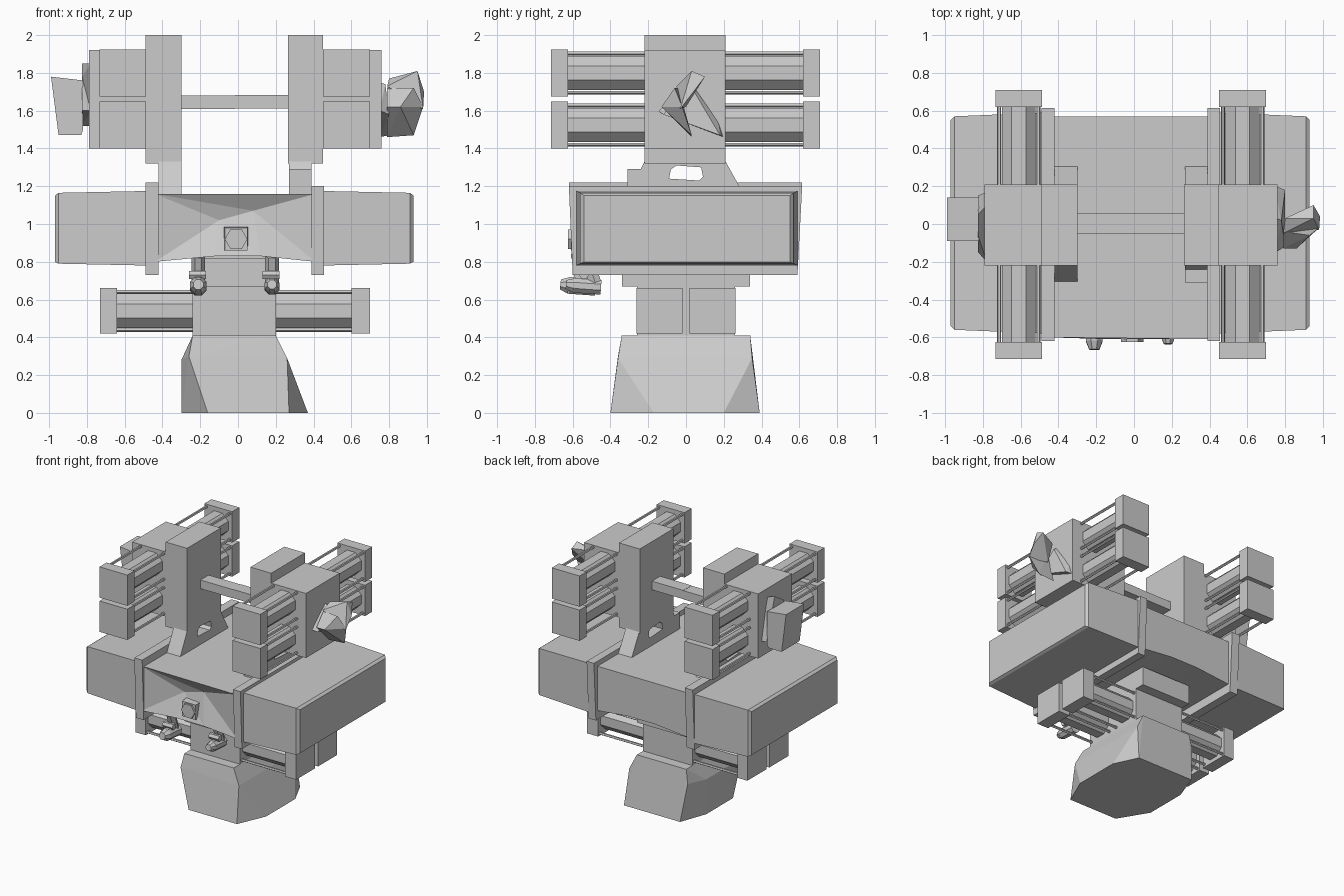
import bpy, bmesh, math
from mathutils import Vector, Matrix

if "Cube" in bpy.data.objects:
    bpy.data.objects.remove(bpy.data.objects["Cube"])


def finish(bm, name):
    bmesh.ops.recalc_face_normals(bm, faces=bm.faces)
    me = bpy.data.meshes.new(name)
    bm.to_mesh(me)
    bm.free()
    ob = bpy.data.objects.new(name, me)
    bpy.context.collection.objects.link(ob)
    return ob


def add_box(bm, x0, x1, y0, y1, z0, z1):
    m = Matrix.Translation(((x0 + x1) / 2, (y0 + y1) / 2, (z0 + z1) / 2))
    m = m @ Matrix.Diagonal((x1 - x0, y1 - y0, z1 - z0, 1))
    bmesh.ops.create_cube(bm, size=1, matrix=m)


def box(name, *b):
    bm = bmesh.new()
    add_box(bm, *b)
    return finish(bm, name)


def add_rod(bm, a, b, r, n=8, r2=None):
    a, b = Vector(a), Vector(b)
    q = (b - a).to_track_quat('Z', 'Y').to_matrix().to_4x4()
    m = Matrix.Translation((a + b) / 2) @ q @ Matrix.Rotation(math.pi / n, 4, 'Z')
    bmesh.ops.create_cone(bm, cap_ends=True, segments=n, radius1=r,
                          radius2=r if r2 is None else r2, depth=(b - a).length, matrix=m)


def hull(name, pts):
    bm = bmesh.new()
    for p in pts:
        bm.verts.new(p)
    r = bmesh.ops.convex_hull(bm, input=bm.verts)
    bmesh.ops.delete(bm, geom=list({g for g in r['geom_unused'] + r['geom_interior']
                                    if isinstance(g, bmesh.types.BMVert)}), context='VERTS')
    return finish(bm, name)


def actuator(name, axis, c1, c2, start, end, cap_end, half):
    """Tube with four tie rods and a square end cap; c1, c2 are the centre on the other axes."""
    def p(t, u, v):
        return (t, c1 + u, c2 + v) if axis == 'x' else (c1 + u, t, c2 + v)
    bm = bmesh.new()
    add_rod(bm, p(start, 0, 0), p(end, 0, 0), 0.097, 8)
    for u in (-1, 1):
        for v in (-1, 1):
            o = half - 0.02
            add_rod(bm, p(start, u * o, v * o), p(end, u * o, v * o), 0.011, 5)
    lo, hi = sorted((end, cap_end))
    a, b = p(lo, -half, -half), p(hi, half, half)
    add_box(bm, a[0], b[0], a[1], b[1], a[2], b[2])
    return finish(bm, name)


# Faceted foot
hull("foot", [(-0.30, -0.17, 0), (-0.16, -0.40, 0), (0.27, -0.40, 0), (0.37, -0.17, 0),
              (0.37, 0.20, 0), (0.28, 0.39, 0), (-0.22, 0.39, 0), (-0.30, 0.17, 0),
              (-0.30, -0.17, 0.28), (-0.30, 0.17, 0.28), (-0.26, -0.36, 0.30),
              (0.26, -0.36, 0.29), (0.26, 0.35, 0.29), (-0.26, 0.35, 0.30),
              (-0.24, -0.34, 0.41), (0.20, -0.34, 0.41), (0.20, 0.34, 0.41), (-0.24, 0.34, 0.41)])

# Pedestal column and cap plate
box("column", -0.24, 0.20, -0.26, 0.26, 0.40, 0.85)
box("column_plate", -0.24, 0.20, -0.34, 0.34, 0.67, 0.82)

# Lower sideways actuators
for y, tag in ((-0.14, "front"), (0.14, "back")):
    actuator(f"lower_actuator_left_{tag}", 'x', y, 0.54, -0.22, -0.64, -0.73, 0.121)
    actuator(f"lower_actuator_right_{tag}", 'x', y, 0.54, 0.18, 0.60, 0.70, 0.121)

# Central body with a dented front
rim = [(-0.44, 1.16), (0.41, 1.16), (0.41, 0.80), (0.12, 0.83), (-0.12, 0.83), (-0.44, 0.80)]
front_y = [-0.60, -0.61, -0.60, -0.61, -0.61, -0.60]
bm = bmesh.new()
f = [bm.verts.new((x, y, z)) for (x, z), y in zip(rim, front_y)]
b = [bm.verts.new((x, 0.57, z)) for x, z in rim]
dent = [bm.verts.new(v) for v in ((-0.10, -0.54, 1.02), (0.08, -0.55, 1.07))]
for i in range(6):
    j = (i + 1) % 6
    bm.faces.new((f[i], f[j], b[j], b[i]))
bm.faces.new(b)
for t in ((f[0], dent[0], dent[1]), (f[0], dent[1], f[1]), (f[1], dent[1], f[2]),
          (f[2], dent[1], f[3]), (f[3], dent[1], dent[0]), (f[3], dent[0], f[4]),
          (f[4], dent[0], f[5]), (f[5], dent[0], f[0])):
    bm.faces.new(t)
finish(bm, "body")

# Flanges and side housings
for tag, xi, xo, xe, zt in (("left", -0.42, -0.49, -0.97, 1.22), ("right", 0.39, 0.455, 0.93, 1.20)):
    hull(f"flange_{tag}", [(x, y, z) for x in (xi, xo) for y, z in
                           ((-0.60, 0.73), (0.59, 0.73), (0.615, zt), (-0.62, zt))])
    s = math.copysign(1, xe)
    hull(f"housing_{tag}", [(xo - s * 0.02, y, z) for y in (-0.58, 0.59) for z in (0.78, 1.175)]
         + [(xe - s * 0.02, y, z) for y in (-0.56, 0.57) for z in (0.79, 1.165)]
         + [(xe, y, z) for y in (-0.54, 0.55) for z in (0.80, 1.15)])

# Pierced struts carrying the upper pods
outlines = {"left": [(-0.31, 1.15), (0.31, 1.15), (0.21, 1.33), (-0.22, 1.33)],
            "right": [(-0.31, 1.15), (0.31, 1.15), (0.21, 1.33), (-0.22, 1.33),
                      (-0.24, 1.29), (-0.31, 1.29)]}
hole = [(-0.09, 1.24), (0.07, 1.23), (0.09, 1.25), (0.08, 1.30), (-0.05, 1.31), (-0.08, 1.29)]
for tag, x0, x1 in (("left", -0.42, -0.30), ("right", 0.27, 0.39)):
    bm = bmesh.new()
    edges = []
    for loop in (outlines[tag], hole):
        vs = [bm.verts.new((x0, y, z)) for y, z in loop]
        edges += [bm.edges.new((vs[i - 1], vs[i])) for i in range(len(vs))]
    bmesh.ops.triangle_fill(bm, use_beauty=True, use_dissolve=False, edges=edges)
    r = bmesh.ops.extrude_face_region(bm, geom=bm.faces[:], use_keep_orig=True)
    moved = [g for g in r['geom'] if isinstance(g, bmesh.types.BMVert)]
    bmesh.ops.translate(bm, vec=(x1 - x0, 0, 0), verts=moved)
    finish(bm, f"strut_{tag}")

# Upper pods with four actuators each
for tag, a0, a1, b0, b1, cx in (("left", -0.49, -0.30, -0.79, -0.49, -0.61),
                                ("right", 0.265, 0.45, 0.45, 0.76, 0.575)):
    box(f"pod_tower_{tag}", a0, a1, -0.22, 0.21, 1.32, 2.0)
    box(f"pod_block_{tag}", b0, b1, -0.22, 0.21, 1.40, 1.92)
    for z, lev in ((1.525, "low"), (1.80, "high")):
        actuator(f"pod_actuator_{tag}_{lev}_front", 'y', cx, z, -0.20, -0.625, -0.715, 0.124)
        actuator(f"pod_actuator_{tag}_{lev}_back", 'y', cx, z, 0.20, 0.62, 0.71, 0.124)

# Cross bar in two halves
box("cross_bar_left", -0.31, -0.015, -0.05, 0.055, 1.61, 1.68)
box("cross_bar_right", -0.015, 0.28, -0.05, 0.055, 1.612, 1.682)

# Left outer fitting
hull("outer_mount_left", [(x, y, z) for x, y, z in
     ((-0.78, -0.20, 1.60), (-0.78, 0.17, 1.52), (-0.78, 0.10, 1.85), (-0.825, -0.15, 1.60),
      (-0.825, 0.15, 1.52), (-0.825, 0.05, 1.85), (-0.825, -0.06, 1.78))])
hull("outer_fitting_left", [(x, y, z) for y in (-0.09, 0.14) for x, z in
     ((-0.95, 1.47), (-0.83, 1.47), (-0.82, 1.50), (-0.82, 1.76), (-0.99, 1.78))])

# Right outer fitting: crumpled facets
hull("outer_mount_right", [(0.75, -0.15, 1.60), (0.75, 0.20, 1.46), (0.75, 0.17, 1.55),
                           (0.75, 0.03, 1.75), (0.80, -0.12, 1.58), (0.80, 0.18, 1.47),
                           (0.78, 0.02, 1.74)])
hull("outer_fitting_right", [(0.79, -0.13, 1.62), (0.79, 0.03, 1.46), (0.93, 0.03, 1.47),
                             (0.98, -0.02, 1.62), (0.86, -0.13, 1.62), (0.79, -0.04, 1.72),
                             (0.93, -0.06, 1.72)])
hull("outer_lens_right", [(0.79, -0.05, 1.73), (0.80, 0.03, 1.77), (0.95, 0.03, 1.81),
                          (0.95, 0.10, 1.78), (0.985, 0.04, 1.70), (0.98, -0.03, 1.61),
                          (0.82, 0.00, 1.62)])

# Front lamp
bm = bmesh.new()
add_rod(bm, (-0.01, -0.52, 0.92), (-0.01, -0.61, 0.92), 0.095, 4, 0.085)
add_rod(bm, (-0.01, -0.60, 0.92), (-0.01, -0.625, 0.92), 0.06, 6)
finish(bm, "front_lamp")

# Hanging hooks under the front
for tag, x, y, r in (("left", -0.21, -0.57, 0.048), ("right", 0.18, -0.54, 0.042)):
    bm = bmesh.new()
    add_rod(bm, (x, y + 0.09, 0.665), (x, y - 0.05, 0.675), r, 8)
    add_rod(bm, (x, y - 0.05, 0.675), (x, y - 0.095, 0.68), r, 8, r * 0.6)
    add_rod(bm, (x, y + 0.06, 0.69), (x, y + 0.01, 0.83), 0.036, 6)
    add_rod(bm, (x - 0.05, y, 0.73), (x + 0.04, y, 0.73), 0.025, 6)
    finish(bm, f"hook_{tag}")
